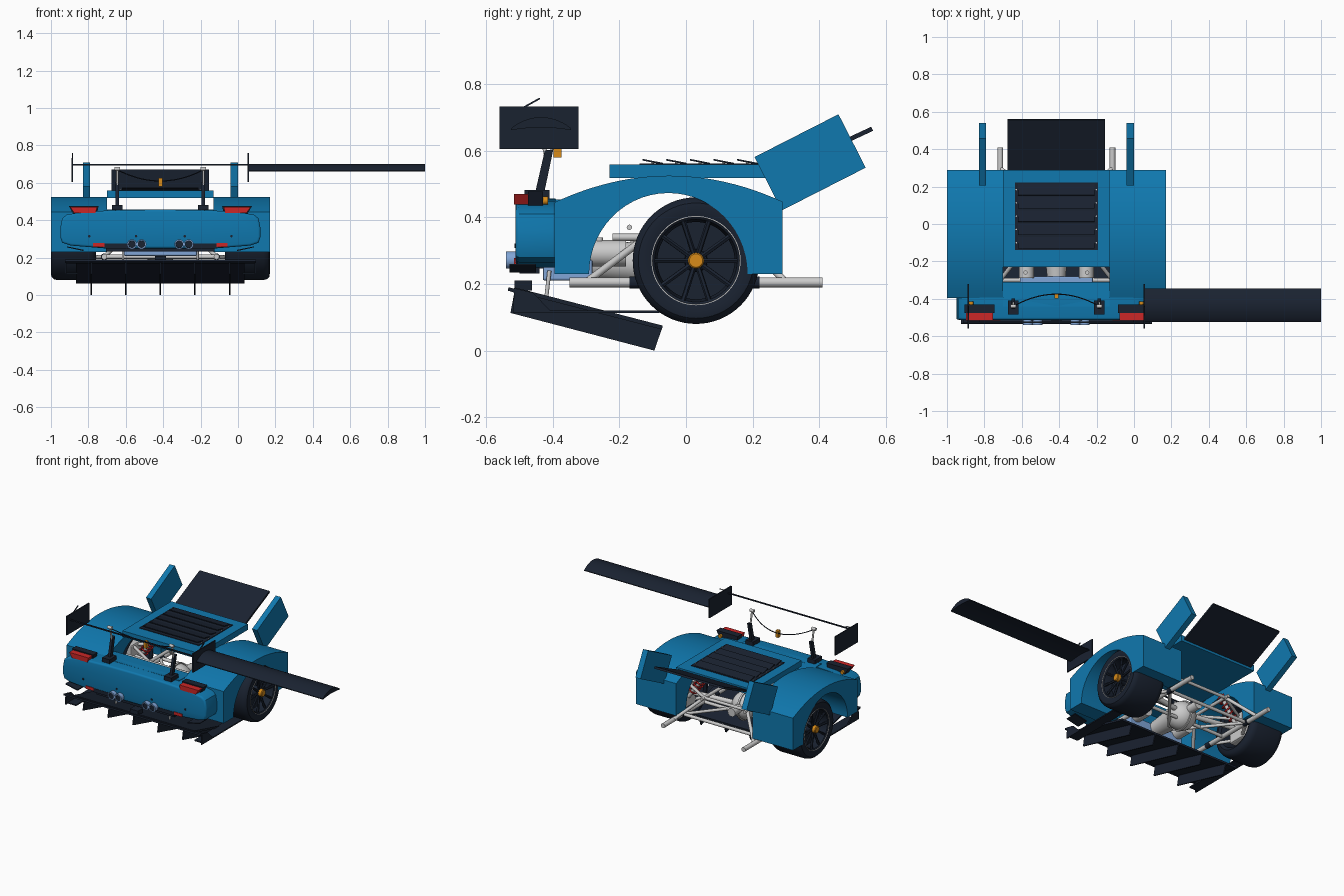
import bpy, bmesh, math
from mathutils import Vector, Matrix

if "Cube" in bpy.data.objects:
    bpy.data.objects.remove(bpy.data.objects["Cube"])

C = -0.415  # centre line of the car body


def mat(name, c):
    m = bpy.data.materials.new(name)
    m.diffuse_color = (*c, 1)
    m.use_nodes = True
    m.node_tree.nodes["Principled BSDF"].inputs["Base Color"].default_value = m.diffuse_color
    return m


BLUE = mat("body_blue", (0.005, 0.19, 0.43))
DARK = mat("carbon_dark", (0.010, 0.016, 0.03))
RED = mat("lens_red", (0.6, 0.02, 0.02))
ORANGE = mat("accent_orange", (0.68, 0.26, 0.01))
STEEL = mat("steel_blue", (0.22, 0.38, 0.68))


def finish(name, bm, m=None, smooth=False):
    bmesh.ops.recalc_face_normals(bm, faces=bm.faces)
    me = bpy.data.meshes.new(name)
    bm.to_mesh(me)
    bm.free()
    ob = bpy.data.objects.new(name, me)
    bpy.context.collection.objects.link(ob)
    if m:
        me.materials.append(m)
    if smooth:
        bpy.ops.object.select_all(action='DESELECT')
        ob.select_set(True)
        bpy.context.view_layer.objects.active = ob
        bpy.ops.object.shade_smooth_by_angle(angle=math.radians(35))
    return ob


# x values in all helpers are measured from the car centre line
def box(name, x, y, z, m=None, tilt=0, bevel=0):
    """Box from (min, max) ranges, tilted about its own x axis."""
    bm = bmesh.new()
    ctr = Vector((C + sum(x) / 2, sum(y) / 2, sum(z) / 2))
    size = (abs(x[1] - x[0]), abs(y[1] - y[0]), abs(z[1] - z[0]), 1)
    M = Matrix.Translation(ctr) @ Matrix.Rotation(math.radians(tilt), 4, 'X') @ Matrix.Diagonal(size)
    bmesh.ops.create_cube(bm, size=1, matrix=M)
    if bevel:
        bmesh.ops.bevel(bm, geom=bm.edges[:], offset=bevel, segments=2, affect='EDGES', profile=0.5)
    return finish(name, bm, m)


def prism(name, pts, axis, a, b, m=None, smooth=False, bevel=0):
    """Outline extruded along x (pts = y,z) or along y (pts = x,z)."""
    bm = bmesh.new()
    put = (lambda p, t: (C + t, p[0], p[1])) if axis == 'X' else (lambda p, t: (C + p[0], t, p[1]))
    f = bm.faces.new([bm.verts.new(put(p, a)) for p in pts])
    ext = bmesh.ops.extrude_face_region(bm, geom=[f])
    d = Vector((b - a, 0, 0)) if axis == 'X' else Vector((0, b - a, 0))
    bmesh.ops.translate(bm, vec=d, verts=[v for v in ext['geom'] if isinstance(v, bmesh.types.BMVert)])
    if bevel:
        rim = [e for e in bm.edges if all(abs(v.co.y - a) < 1e-5 for v in e.verts)]
        bmesh.ops.bevel(bm, geom=rim, offset=bevel, segments=3, affect='EDGES', profile=0.5)
    return finish(name, bm, m, smooth)


def lathe(name, prof, origin, axis, m=None, n=48, closed=False):
    """Revolve (distance along axis, radius) points."""
    bm = bmesh.new()
    q = Vector(axis).to_track_quat('Z', 'Y')
    o = Vector(origin) + Vector((C, 0, 0))
    rings = [[bm.verts.new(o + q @ Vector((r * math.cos(2 * math.pi * i / n), r * math.sin(2 * math.pi * i / n), t)))
              for i in range(n)] for t, r in prof]
    pairs = list(zip(rings, rings[1:])) + ([(rings[-1], rings[0])] if closed else [])
    for A, B in pairs:
        for i in range(n):
            bm.faces.new((A[i], A[(i + 1) % n], B[(i + 1) % n], B[i]))
    bmesh.ops.remove_doubles(bm, verts=bm.verts, dist=1e-5)
    return finish(name, bm, m, True)


def tube(name, p, q, r, m=None, n=16):
    L = (Vector(q) - Vector(p)).length
    return lathe(name, [(0, 0), (0, r), (L, r), (L, 0)], p, Vector(q) - Vector(p), m, n)


def wire(name, pts, r, m=None):
    cu = bpy.data.curves.new(name, 'CURVE')
    cu.dimensions, cu.bevel_depth, cu.bevel_resolution = '3D', r, 2
    sp = cu.splines.new('POLY')
    sp.points.add(len(pts) - 1)
    for s, p in zip(sp.points, pts):
        s.co = (C + p[0], p[1], p[2], 1)
    ob = bpy.data.objects.new(name, cu)
    bpy.context.collection.objects.link(ob)
    if m:
        cu.materials.append(m)


# fender outline: crowned top with a round wheel arch
top = [(-0.395 + 0.685 * i / 24, 0.525 - 0.078 * ((-0.345 + 0.685 * i / 24) / 0.34) ** 2) for i in range(25)]
arch = [(-0.053 + 0.238 * math.cos(math.pi * i / 28), 0.23 + 0.243 * math.sin(math.pi * i / 28)) for i in range(29)]
fender = [(-0.395, 0.23)] + top + [(0.29, 0.23)] + arch

for s, side in ((-1, "left"), (1, "right")):
    prism("fender_" + side, fender, 'X', s * 0.285, s * 0.585, BLUE, True)
    # raised door-edge flap
    box("side_flap_" + side, (s * 0.395 - 0.019, s * 0.395 + 0.019), (0.231, 0.514), (0.475, 0.655), BLUE, 27)

    # wheel
    o, ax, wy, wz = (s * 0.585, 0.03, 0.27), (s, 0, 0), 0.03, 0.27
    lathe("tire_" + side, [(-.23, .132), (-.24, .15), (-.235, .172), (-.222, .185), (-.2, .19), (-.035, .19), (-.015, .185),
                           (-.003, .173), (0, .155), (-.006, .132)], o, ax, DARK, 64, True)
    lathe("rim_" + side, [(-.23, .132), (-.2, .122), (-.05, .116), (-.012, .124), (-.006, .132)], o, ax, DARK, 64)
    lathe("rim_edge_" + side, [(-.006, .131), (-.003, .131), (-.003, .134), (-.006, .134)], o, ax, None, 64, True)
    lathe("wheel_disc_" + side, [(-.07, 0), (-.07, .118), (-.078, .118), (-.078, 0)], o, ax, DARK)
    lathe("hub_" + side, [(-.075, .035), (-.03, .033), (-.025, .024)], o, ax, DARK, 32)
    lathe("hub_nut_" + side, [(-.04, .024), (-.004, .024), (0, .02), (0, 0)], o, ax, ORANGE, 24)
    for k in range(10):
        a = 2 * math.pi * k / 10
        d = (math.cos(a), math.sin(a))
        tube(f"spoke_{side}_{k}", (s * .555, wy + .025 * d[0], wz + .025 * d[1]),
             (s * .568, wy + .125 * d[0], wz + .125 * d[1]), .008, DARK, 6)
    lathe("brake_disc_" + side, [(-.15, .03), (-.15, .1), (-.135, .1), (-.135, .03)], o, ax, None, 40, True)
    box("upright_" + side, (s * .36, s * .42), (-.03, .09), (.18, .36), None, 0, .01)

    # suspension arms, drive shaft and coil spring
    tube("drive_shaft_" + side, (s * .06, -.02, .26), (s * .44, .03, .27), .016)
    for k, (y, z, z2) in enumerate(((-.14, .205, .2), (.2, .205, .2), (-.12, .34, .34), (.17, .34, .34))):
        tube(f"arm_{side}_{k}", (s * (.3 if k < 2 else .16), y, z), (s * .4, .03, z2), .010)
    a, b = Vector((s * .36, .05, .25)), Vector((s * .22, .05, .44))
    tube("damper_" + side, a, b, .012)
    q = (b - a).to_track_quat('Z', 'Y')
    wire("coil_spring_" + side, [a.lerp(b, .2 + .75 * i / 96) + q @ Vector((.026 * math.cos(i * math.pi / 8),
         .026 * math.sin(i * math.pi / 8), 0)) for i in range(97)], .005, RED)

    # subframe rail, bracing and collars
    tube("frame_rail_" + side, (s * .3, -.35, .205), (s * .3, .41, .205), .015)
    for y in (-.15, .2):
        tube(f"rail_collar_{side}_{y}", (s * .3, y - .02, .205), (s * .3, y + .02, .205), .018, DARK)
    tube("upper_rail_" + side, (s * .16, -.22, .34), (s * .16, .2, .34), .011)
    tube("diagonal_front_" + side, (s * .3, .3, .205), (s * .16, .17, .34), .011)
    tube("diagonal_back_" + side, (s * .3, -.3, .205), (s * .16, -.12, .34), .011)
    tube("floor_brace_" + side, (s * .3, .2, .205), (s * .03, -.13, .205), .010)

    # tail lamp
    lamp = [(s * .49, .477), (s * .33, .477), (s * .34, .432), (s * .465, .432)]
    prism("lamp_housing_" + side, lamp, 'Y', -.475, -.43, DARK)
    prism("lamp_lens_" + side, [(s * .482, .47), (s * .338, .47), (s * .347, .438), (s * .46, .438)], 'Y', -.516, -.47, RED)
    tube("lamp_marker_" + side, (s * .455, -.43, .45), (s * .455, -.415, .45), .012, ORANGE)
    box("reflector_" + side, (s * .3, s * .36), (-.516, -.5), (.258, .278), RED)
    box("lower_vent_" + side, (s * .16, s * .3), (-.514, -.49), (.25, .275), DARK)
    for x in (.13, .38):
        tube(f"bumper_bolt_{side}_{x}", (s * x, -.515, .315), (s * x, -.505, .315), .007, DARK, 10)
    # small bumper canard
    prism("canard_" + side, [(s * .41, .235), (s * .5, .255), (s * .5, .26), (s * .41, .242)], 'Y', -.53, -.45, DARK)

    # twin exhaust tips
    for x in (.101, .152):
        lathe(f"exhaust_tip_{side}_{x}", [(0, .02), (0, .026), (.12, .026), (.12, .019), (.01, .019)],
              (s * x, -.54, .272), (0, 1, 0), STEEL, 28)
        tube(f"exhaust_bore_{side}_{x}", (s * x, -.536, .272), (s * x, -.5, .272), .0195, DARK, 28)
    tube("muffler_pipe_" + side, (s * .16, -.29, .292), (s * .16, -.18, .292), .04, None, 24)
    tube("muffler_bung_" + side, (s * .165, -.26, .28), (s * .165, -.26, .34), .011)

    # wing supports and end plates
    prism("wing_strut_" + side, [(-.463, .43), (-.435, .43), (-.398, .605), (-.424, .6)], 'X',
          s * .23 - .009, s * .23 + .009, DARK)
    box("strut_foot_" + side, (s * .23 - .028, s * .23 + .028), (-.485, -.41), (.455, .482), DARK)
    tube("strut_bracket_" + side, (s * .23, -.415, .56), (s * .23, -.44, .68), .006)
    tube("strut_pin_" + side, (s * .215, -.44, .675), (s * .245, -.44, .675), .01)
    box("end_plate_" + side, (s * .47 - .004, s * .47 + .004), (-.56, -.322), (.605, .732), DARK)
    box("end_plate_fin_" + side, (s * .47 - .003, s * .47 + .003), (-.495, -.435), (.74, .745), DARK, 29)
    tube("diffuser_stay_" + side, (s * .2, -.42, .155), (s * .2, -.41, .24), .006)

# rear bumper with rounded ends, and its deck
half = [(0, .457), (.2, .455), (.4, .447), (.5, .43), (.525, .41), (.535, .36), (.535, .31), (.525, .28), (.48, .265), (.3, .25)]
prism("rear_bumper", half + [(-x, z) for x, z in half[:0:-1]], 'Y', -.512, -.392, BLUE, True, .012)
prism("bumper_deck", [(-.44, .457), (-.31, .45), (-.31, .425), (-.44, .425)], 'X', -.285, .285, BLUE)
box("lower_grille", (-.29, .29), (-.5, -.44), (.232, .262), DARK)

# engine cover with louvre panel
box("engine_cover", (-.285, .285), (-.229, .29), (.518, .558), BLUE)
box("louvre_panel", (-.222, .222), (-.14, .222), (.552, .562), DARK)
for k in range(5):
    y = -.1 + .071 * k
    box(f"louvre_slat_{k}", (-.205, .205), (y - .031, y + .031), (.5645, .5695), DARK, -11)
    for s in (-1, 1):
        tube(f"louvre_rivet_{s}_{k}", (s * .214, y, .56), (s * .214, y, .566), .004, None, 8)

# rear window panel
prism("rear_window", [(.285, .545), (.556, .672), (.562, .66), (.291, .533)], 'X', -.26, .26, DARK)

# gearbox, differential and muffler
bm = bmesh.new()
bmesh.ops.create_uvsphere(bm, u_segments=32, v_segments=20, radius=.09, matrix=Matrix.Translation((C, -.05, .25)))
finish("differential", bm, None, True)
lathe("gearbox", [(0, 0), (0, .05), (.1, .06), (.2, .075)], (0, -.28, .265), (0, 1, 0), None, 28)
tube("output_shaft", (0, .03, .26), (0, .11, .26), .028)
lathe("differential_flange", [(-.006, .091), (-.006, .098), (.006, .098), (.006, .091)], (0, -.05, .25), (1, 0, 0), None, 32, True)
box("muffler", (-.195, .195), (-.43, -.28), (.21, .285), STEEL, 0, .006)
for y in (-.3, -.02, .2):
    tube(f"cross_tube_{y}", (-.3, y, .205), (.3, y, .205), .011)
for y in (-.12, .17):
    tube(f"upper_cross_tube_{y}", (-.16, y, .34), (.16, y, .34), .010)
tube("anti_roll_bar", (-.3, -.17, .37), (.3, -.17, .37), .008)

# diffuser: sloping tray, wide side lips, five strakes
prism("diffuser_tray", [(-.515, .19), (-.07, .075), (-.072, .063), (-.518, .178)], 'X', -.45, .45, DARK)
prism("diffuser_back_lip", [(-.533, .19), (-.5, .182), (-.503, .17), (-.535, .18)], 'X', -.51, .51, DARK)
for s in (-1, 1):
    box(f"diffuser_side_lip_{s}", (s * .44, s * .51), (-.5, -.08), (.113, .121), DARK)
    prism(f"diffuser_side_wall_{s}", [(-.515, .187), (-.46, .174), (-.40, .113), (-.52, .113)], 'X', s * .502, s * .51, DARK)
for k in range(5):
    x = (k - 2) * .185
    prism(f"diffuser_strake_{k}", [(-.513, .187), (-.07, .073), (-.095, .0), (-.527, .113)], 'X', x - .004, x + .004, DARK)
box("diffuser_mount", (-.03, .03), (-.515, -.462), (.18, .21), DARK)

# slipped wing blade, gurney rod, release wire and clip
ys = [-.525 + .18 * i / 14 for i in range(15)]
upper = [(y, .667 + .034 * math.sin(math.pi * i / 14) ** .8) for i, y in enumerate(ys)]
lower = [(y, .662 + .008 * math.sin(math.pi * i / 14)) for i, y in enumerate(ys)]
prism("wing_blade", upper + lower[::-1], 'X', .47, 1.415, DARK, True)
box("gurney_rod", (-.47, .47), (-.529, -.522), (.693, .701), DARK)
wire("release_wire", [(.23 * t, -.375 - .065 * t * t, .61 + .06 * t * t) for t in [i / 10 - 1 for i in range(21)]], .003, DARK)
box("wire_clip", (-.01, .01), (-.398, -.374), (.58, .625), ORANGE)
